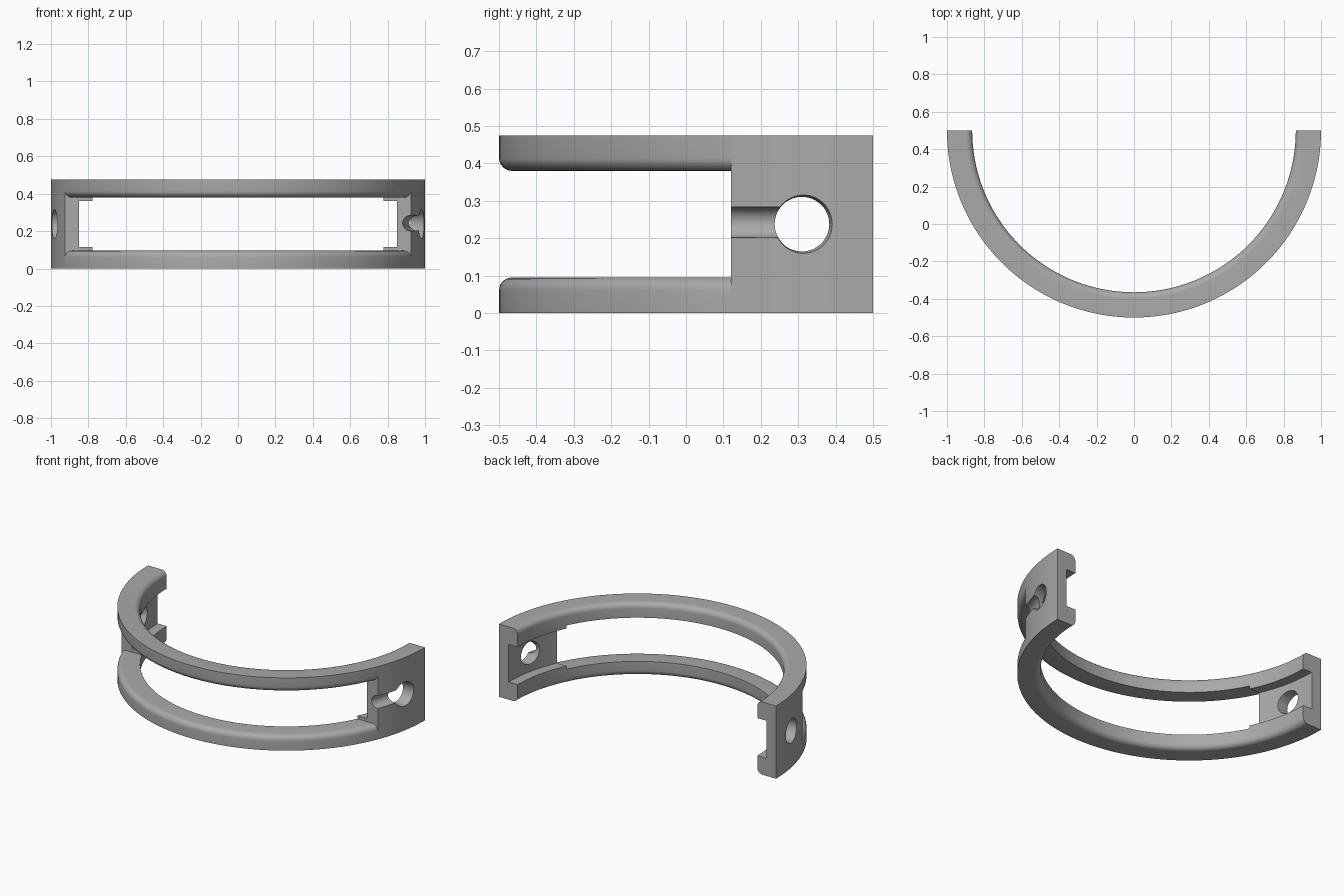
import bpy, bmesh, math
from mathutils import Matrix, Vector

if "Cube" in bpy.data.objects:
    bpy.data.objects.remove(bpy.data.objects["Cube"])

HEIGHT, MID = 0.475, 0.2375
R_OUT, R_IN, R_WEB = 1.0, 0.865, 0.93
CENTRE_Y, BLOCK_Y = 0.5, 0.12
FILLET = 0.035

grey = bpy.data.materials.new("mid grey")
grey.use_nodes = True
grey.diffuse_color = (0.4, 0.4, 0.4, 1)
grey.node_tree.nodes["Principled BSDF"].inputs["Base Color"].default_value = (0.4, 0.4, 0.4, 1)


def rounded(cx, cz, start, r=FILLET, steps=6):
    """Quarter circle of profile points, counter-clockwise from a start angle."""
    return [(cx + r * math.cos(a), cz + r * math.sin(a))
            for a in (math.radians(start + 90 * i / steps) for i in range(steps + 1))]


def make_object(name, bm):
    bmesh.ops.recalc_face_normals(bm, faces=bm.faces)
    mesh = bpy.data.meshes.new(name)
    bm.to_mesh(mesh)
    bm.free()
    obj = bpy.data.objects.new(name, mesh)
    bpy.context.collection.objects.link(obj)
    mesh.materials.append(grey)
    return obj


def swept_arc(name, profile, start, end, steps, keep_back):
    """Sweep a (radius, z) profile round the centre, then trim it at the block edge."""
    bm = bmesh.new()
    rings = []
    for i in range(steps + 1):
        a = math.radians(start + (end - start) * i / steps)
        rings.append([bm.verts.new((r * math.cos(a), CENTRE_Y + r * math.sin(a), z))
                      for r, z in profile])
    n = len(profile)
    for a, b in zip(rings, rings[1:]):
        for j in range(n):
            k = (j + 1) % n
            bm.faces.new((a[j], a[k], b[k], b[j]))
    bm.faces.new(rings[0])
    bm.faces.new(rings[-1])
    bmesh.ops.bisect_plane(bm, geom=bm.verts[:] + bm.edges[:] + bm.faces[:],
                           plane_co=(0, BLOCK_Y, 0), plane_no=(0, 1, 0),
                           clear_inner=keep_back, clear_outer=not keep_back)
    bmesh.ops.holes_fill(bm, edges=[e for e in bm.edges if e.is_boundary], sides=0)
    return make_object(name, bm)


def rod(name, a, b, r1, r2):
    """Round cutter running from point a to point b."""
    a, b = Vector(a), Vector(b)
    bm = bmesh.new()
    turn = (b - a).to_track_quat('Z', 'Y').to_matrix().to_4x4()
    bmesh.ops.create_cone(bm, cap_ends=True, segments=48, radius1=r1, radius2=r2,
                          depth=(b - a).length, matrix=Matrix.Translation((a + b) / 2) @ turn)
    obj = make_object(name, bm)
    obj.hide_render = True
    return obj


def activate(obj):
    bpy.ops.object.select_all(action='DESELECT')
    obj.select_set(True)
    bpy.context.view_layer.objects.active = obj


def cut(obj, cutter):
    mod = obj.modifiers.new("cut", 'BOOLEAN')
    mod.operation, mod.solver, mod.object = 'DIFFERENCE', 'EXACT', cutter
    activate(obj)
    bpy.ops.object.modifier_apply(modifier=mod.name)
    bpy.data.objects.remove(cutter)


# Rails: soft inner edge outside, soft outer edge on the window side
RAIL = 0.095
lower = ([(R_OUT, 0)] + rounded(R_OUT - FILLET, RAIL - FILLET, 0)
         + [(R_IN, RAIL)] + rounded(R_IN + FILLET, FILLET, 180))
upper = [(r, HEIGHT - z) for r, z in lower]
parts = [swept_arc("lower_rail", lower, 180, 360, 120, False),
         swept_arc("upper_rail", upper, 180, 360, 120, False)]

# End blocks: C-shaped section with a channel on the inside
LIP = 0.115
block = ([(R_OUT, 0), (R_OUT, HEIGHT)]
         + rounded(R_IN + FILLET, HEIGHT - FILLET, 90)
         + [(R_IN, HEIGHT - LIP), (R_WEB, HEIGHT - LIP), (R_WEB, LIP), (R_IN, LIP)]
         + rounded(R_IN + FILLET, FILLET, 180))
for name, side, start in (("right_end_block", -1, 180), ("left_end_block", 1, 330)):
    obj = swept_arc(name, block, start, start + 30, 20, True)
    # Bolt hole with a slightly flared mouth
    hole_y = 0.31
    cut(obj, rod("hole_cutter", (side * 0.8, hole_y, MID), (side * 1.1, hole_y, MID), 0.073, 0.073))
    cut(obj, rod("flare_cutter", (side * 0.95, hole_y, MID), (side * 1.01, hole_y, MID), 0.07, 0.085))
    # Cable groove on one side only
    if side > 0:
        cut(obj, rod("groove_cutter", (0.911, 0.08, MID + 0.005), (0.965, 0.26, MID + 0.005), 0.041, 0.041))
    parts.append(obj)

for obj in parts:
    activate(obj)
    bpy.ops.object.shade_smooth_by_angle(angle=math.radians(30))
